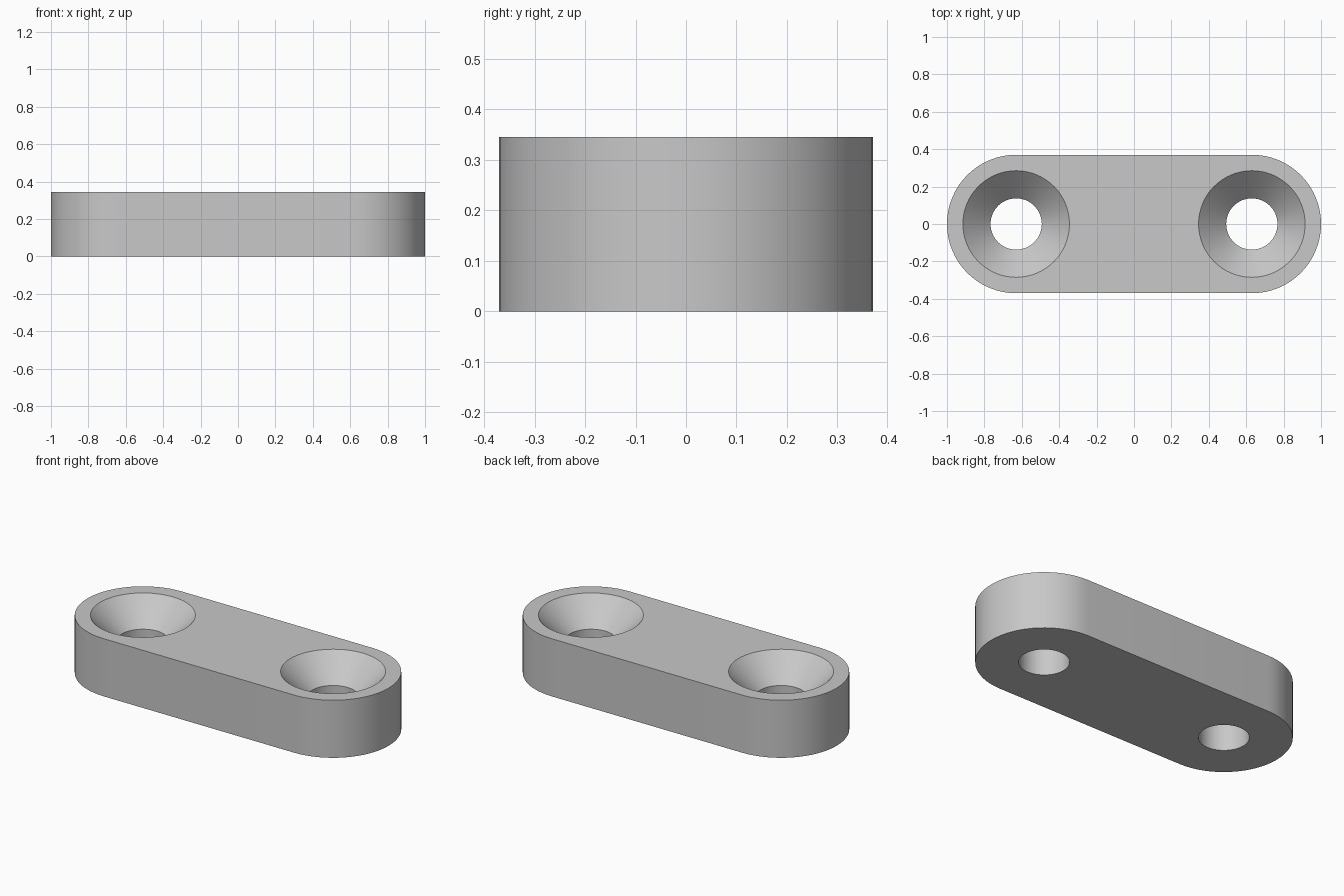
import bpy
import bmesh
from math import cos, sin, pi, radians

cube = bpy.data.objects.get("Cube")
if cube:
    bpy.data.objects.remove(cube, do_unlink=True)

HEIGHT = 0.345
END_RADIUS = 0.37
HOLE_X = 1 - END_RADIUS
HOLE_RADIUS = 0.137
SINK_RADIUS = 0.285
SINK_FLOOR = HEIGHT - (SINK_RADIUS - HOLE_RADIUS)  # 90 degree countersink
SEGMENTS = 64

bm = bmesh.new()


def make_loop(points, z):
    """Closed loop of vertices and edges at one height."""
    verts = [bm.verts.new((x, y, z)) for x, y in points]
    edges = [bm.edges.new((v, verts[i - 1])) for i, v in enumerate(verts)]
    return verts, edges


def make_wall(lower, upper):
    """Quad wall between two matching loops."""
    for i in range(len(lower)):
        bm.faces.new((lower[i - 1], lower[i], upper[i], upper[i - 1]))


def arc(cx, radius, start, sweep, count):
    return [(cx + radius * cos(start + sweep * i / count),
             radius * sin(start + sweep * i / count)) for i in range(count)]


# Rounded outline of the plate: two half circles joined by straight sides
half = SEGMENTS // 2
outline = []
for cx, start in ((HOLE_X, -pi / 2), (-HOLE_X, pi / 2)):
    outline += arc(cx, END_RADIUS, start, pi, half)
    outline.append((cx, END_RADIUS * sin(start + pi)))

bottom, bottom_edges = make_loop(outline, 0)
top, top_edges = make_loop(outline, HEIGHT)
make_wall(bottom, top)

# Countersunk screw hole at each end
for cx in (-HOLE_X, HOLE_X):
    hole = arc(cx, HOLE_RADIUS, 0, 2 * pi, SEGMENTS)
    mouth = arc(cx, SINK_RADIUS, 0, 2 * pi, SEGMENTS)
    low, low_edges = make_loop(hole, 0)
    mid, _ = make_loop(hole, SINK_FLOOR)
    rim, rim_edges = make_loop(mouth, HEIGHT)
    make_wall(low, mid)
    make_wall(mid, rim)
    bottom_edges += low_edges
    top_edges += rim_edges

# Flat top and bottom around the holes
bmesh.ops.triangle_fill(bm, edges=bottom_edges, use_beauty=True, normal=(0, 0, -1))
bmesh.ops.triangle_fill(bm, edges=top_edges, use_beauty=True, normal=(0, 0, 1))
bmesh.ops.recalc_face_normals(bm, faces=bm.faces)

mesh = bpy.data.meshes.new("mounting_plate")
bm.to_mesh(mesh)
bm.free()
plate = bpy.data.objects.new("mounting_plate", mesh)
bpy.context.collection.objects.link(plate)

# Plain light grey
grey = bpy.data.materials.new("light_grey")
grey.use_nodes = True
colour = (0.58, 0.58, 0.58, 1)
grey.diffuse_color = colour
grey.node_tree.nodes["Principled BSDF"].inputs["Base Color"].default_value = colour
mesh.materials.append(grey)

# Smooth curved walls, crisp rims
bpy.ops.object.select_all(action="DESELECT")
plate.select_set(True)
bpy.context.view_layer.objects.active = plate
bpy.ops.object.shade_smooth_by_angle(angle=radians(30))
